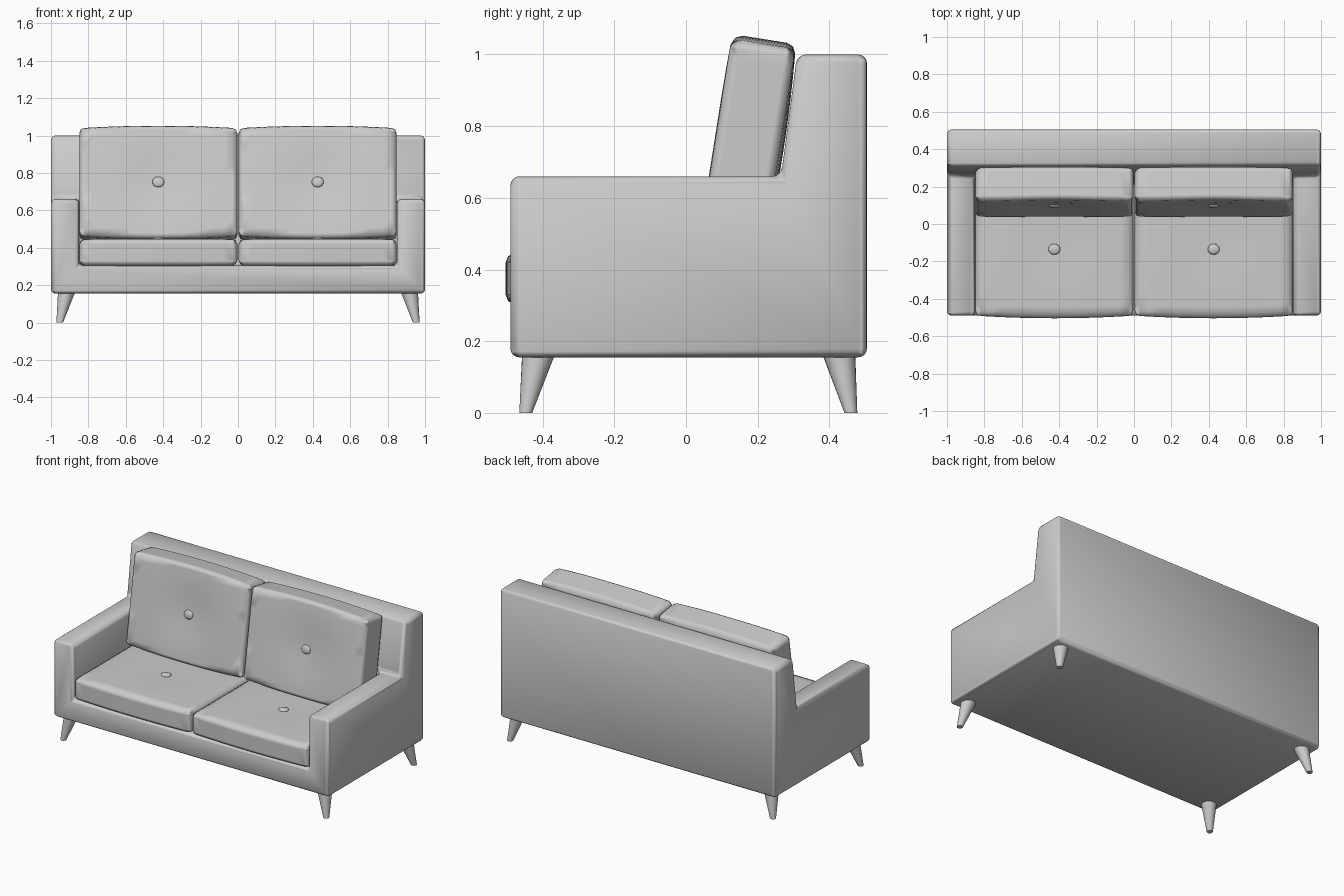
import bpy, bmesh, math
from mathutils import Vector

cube = bpy.data.objects.get("Cube")
if cube:
    bpy.data.objects.remove(cube, do_unlink=True)

fabric = bpy.data.materials.new("light_grey")
fabric.use_nodes = True
GREY = (0.6, 0.6, 0.6, 1)
fabric.diffuse_color = GREY
fabric.node_tree.nodes["Principled BSDF"].inputs["Base Color"].default_value = GREY


def finish(name, bm, bevel=0, segments=3, angle=35):
    bmesh.ops.recalc_face_normals(bm, faces=bm.faces)
    mesh = bpy.data.meshes.new(name)
    bm.to_mesh(mesh)
    bm.free()
    mesh.materials.append(fabric)
    ob = bpy.data.objects.new(name, mesh)
    bpy.context.collection.objects.link(ob)
    bpy.ops.object.select_all(action='DESELECT')
    ob.select_set(True)
    bpy.context.view_layer.objects.active = ob
    if bevel:
        mod = ob.modifiers.new("soft_edges", 'BEVEL')
        mod.width = bevel
        mod.segments = segments
        mod.limit_method = 'ANGLE'
        mod.angle_limit = math.radians(40)
        mod.harden_normals = True
        bpy.ops.object.modifier_apply(modifier=mod.name)
    bpy.ops.object.shade_smooth_by_angle(angle=math.radians(angle))
    return ob


# Upholstered frame: base, arms and sloping back in one shell
PROFILE = {
    "a": (-0.49, 0.155), "b": (-0.49, 0.305), "c": (-0.49, 0.66), "d": (0.265, 0.66),
    "e": (0.31, 1.0), "f": (0.505, 1.0), "g": (0.505, 0.155), "h": (0.218, 0.305),
}
STATIONS = {"L": 1.0, "l": 0.85, "r": -0.85, "R": -1.0}
FACES = [
    "aL cL dL eL fL gL", "aR cR dR eR fR gR",      # outer sides
    "aR cR cr br bl cl cL aL",                     # front
    "cL cl dl dL", "cR cr dr dR",                  # arm tops
    "bl cl dl hl", "br cr dr hr",                  # inner arm walls
    "br bl hl hr",                                 # seat deck
    "eR dR dr hr hl dl dL eL",                     # sloping back
    "eR eL fL fR", "fR fL gL gR", "aR aL gL gR",   # top, rear, underside
]
bm = bmesh.new()
verts = {}
for face in FACES:
    for key in face.split():
        if key not in verts:
            verts[key] = bm.verts.new((STATIONS[key[1]], *PROFILE[key[0]]))
    bm.faces.new([verts[key] for key in face.split()])
finish("sofa_frame", bm, bevel=0.025, segments=4)


def cushion(name, size, centre, tilt, button_v, dip):
    """Panelled cushion, front towards local +z, with a tufted button."""
    half = Vector(size) / 2
    bm = bmesh.new()
    bmesh.ops.create_cube(bm, size=2)
    for axis in (0, 1):
        edges = [e for e in bm.edges
                 if abs(e.verts[0].co[axis] - e.verts[1].co[axis]) > 1]
        bmesh.ops.subdivide_edges(bm, edges=edges, cuts=11, use_grid_fill=True)
    for v in bm.verts:
        u, w, t = v.co
        crown = 0.012 * (1 - u * u) * (1 - w * w)
        x, y = u * half.x, w * half.y
        r2 = x * x + (y - button_v) ** 2
        if t > 0:
            crown -= dip * math.exp(-r2 / 0.04)
        v.co = (x, y + 0.014 * w * (1 - u * u), t * (half.z + crown))
    ob = finish(name, bm, bevel=0.026, segments=2, angle=25)
    ob.location = centre
    ob.rotation_euler.x = tilt

    # Button
    bm = bmesh.new()
    bmesh.ops.create_uvsphere(bm, u_segments=16, v_segments=8, radius=0.032)
    bmesh.ops.scale(bm, vec=(1, 0.9, 0.35), verts=bm.verts)
    bmesh.ops.translate(bm, vec=(0, button_v, half.z + 0.014 - dip), verts=bm.verts)
    button = finish(name + "_button", bm, angle=60)
    button.location = centre
    button.rotation_euler.x = tilt


for side, label in ((1, "left"), (-1, "right")):
    x = side * 0.426
    cushion(label + "_seat_cushion", (0.844, 0.7, 0.14), (x, -0.14, 0.375), 0, 0.005, 0.012)
    cushion(label + "_back_cushion", (0.844, 0.585, 0.18), (x, 0.17, 0.74),
            math.radians(81), 0.0, 0.03)

    # Splayed tapered legs
    for end, top_y, foot_y in (("front", -0.41, -0.447), ("rear", 0.425, 0.46)):
        bm = bmesh.new()
        made = bmesh.ops.create_cone(bm, cap_ends=True, segments=24,
                                     radius1=0.018, radius2=0.047, depth=0.17)
        for v in made["verts"]:
            foot = v.co.z < 0
            v.co.x += side * (0.953 if foot else 0.915)
            v.co.y += foot_y if foot else top_y
            v.co.z += 0.085
        finish(f"{label}_{end}_leg", bm)
